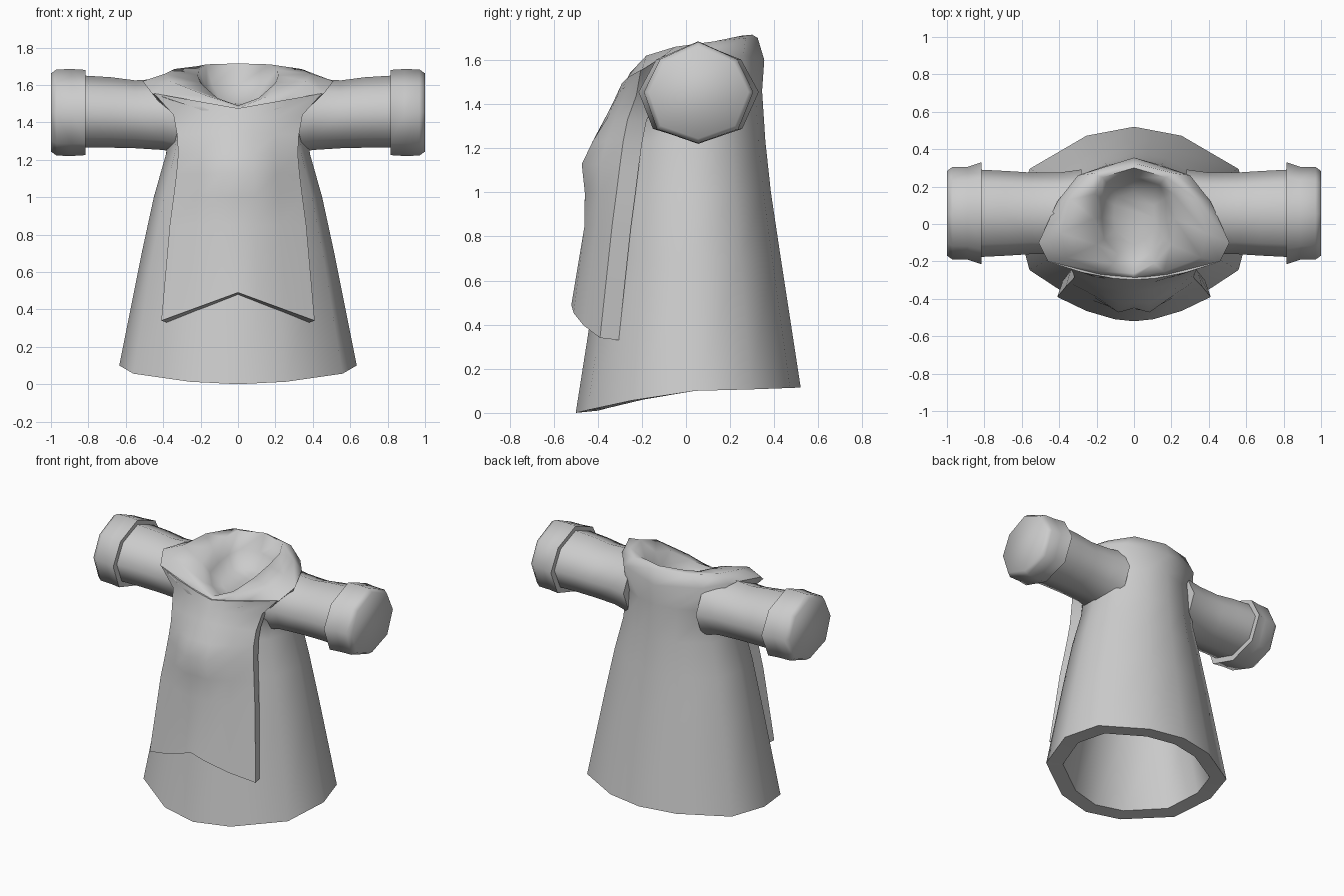
import bpy, math

cube = bpy.data.objects.get("Cube")
if cube:
    bpy.data.objects.remove(cube)

cloth = bpy.data.materials.new("grey_cloth")
cloth.use_nodes = True
grey = (0.6, 0.6, 0.6, 1)
cloth.diffuse_color = grey
cloth.node_tree.nodes["Principled BSDF"].inputs["Base Color"].default_value = grey


def make(name, verts, faces, angle=65):
    me = bpy.data.meshes.new(name)
    me.from_pydata(verts, [], faces)
    me.materials.append(cloth)
    ob = bpy.data.objects.new(name, me)
    bpy.context.collection.objects.link(ob)
    bpy.ops.object.select_all(action='DESELECT')
    ob.select_set(True)
    bpy.context.view_layer.objects.active = ob
    bpy.ops.object.mode_set(mode='EDIT')
    bpy.ops.mesh.select_all(action='SELECT')
    bpy.ops.mesh.normals_make_consistent(inside=False)
    bpy.ops.object.mode_set(mode='OBJECT')
    bpy.ops.object.shade_smooth_by_angle(angle=math.radians(angle))


def loft(name, rings):
    """Bridge closed rings in order and cap both ends with strips of quads."""
    n = len(rings[0])
    verts = [p for r in rings for p in r]
    faces = [(k * n + i, k * n + (i + 1) % n, (k + 1) * n + (i + 1) % n, (k + 1) * n + i)
             for k in range(len(rings) - 1) for i in range(n)]
    for start in (0, len(verts) - n):
        faces += [(start + i, start + i + 1, start + n - 2 - i, start + n - 1 - i)
                  for i in range(n // 2 - 1)]
    make(name, verts, faces)


def mirrored(half):
    """Close a front-to-back half ring across x = 0."""
    return half + [(-x, y, z) for x, y, z in half[-2:0:-1]]


def robe_ring(w, front, back, z_front, z_side, z_back):
    mid = 0.04
    half = []
    for fx, fy in [(0, -1), (.4, -.9), (.88, -.53), (1, 0), (.88, .53), (.4, .9), (0, 1)]:
        y = mid + fy * ((back - mid) if fy > 0 else (mid - front))
        t = abs(fy) ** 1.3
        z = z_side + t * ((z_back if fy > 0 else z_front) - z_side)
        half.append((fx * w, y, z))
    return mirrored(half)


# Robe: hollow skirt, torso, shoulder yoke and sunken neckline
shoulder = mirrored([(0, -.30, 1.45), (.20, -.285, 1.47), (.46, -.20, 1.555), (.51, -.10, 1.62),
                     (.41, .12, 1.63), (.30, .26, 1.62), (0, .355, 1.60)])
yoke = mirrored([(0, -.285, 1.475), (.16, -.255, 1.54), (.36, -.18, 1.62), (.39, -.05, 1.66),
                 (.34, .13, 1.685), (.22, .27, 1.70), (0, .325, 1.70)])
collar = mirrored([(0, -.265, 1.49), (.11, -.21, 1.53), (.20, -.11, 1.61), (.215, .03, 1.65),
                   (.21, .16, 1.68), (.17, .25, 1.71), (0, .30, 1.715)])


def sunk(scale, floor, lift):
    return [(x * scale, .04 + (y - .04) * scale, floor + (z - 1.49) * lift) for x, y, z in collar]


loft("robe", [
    robe_ring(.30, -.16, .25, 1.2, 1.2, 1.2),
    robe_ring(.40, -.30, .36, .6, .6, .6),
    robe_ring(.52, -.40, .42, .01, .10, .115),
    robe_ring(.635, -.50, .52, 0, .10, .115),
    robe_ring(.515, -.39, .43, .7, .7, .7),
    robe_ring(.45, -.35, .385, 1.0, 1.0, 1.0),
    robe_ring(.385, -.31, .36, 1.23, 1.23, 1.23),
    robe_ring(.36, -.29, .345, 1.40, 1.43, 1.46),
    shoulder, yoke, collar, sunk(.8, 1.475, .55), sunk(.5, 1.46, .2)])

# Front panel: rows of half width, centre y, edge y, centre z, edge z, fold depth
rows = [(.41, -.52, -.39, .49, .34, 0), (.365, -.46, -.335, .85, .85, .01),
        (.345, -.45, -.315, 1.0, 1.0, .02), (.33, -.45, -.30, 1.13, 1.12, .035),
        (.32, -.42, -.285, 1.23, 1.23, .015), (.325, -.36, -.265, 1.35, 1.33, 0),
        (.345, -.325, -.225, 1.42, 1.44, 0), (.45, -.298, -.205, 1.475, 1.555, 0)]
panel = []
for w, yc, ye, zc, ze, fold in rows:
    fr = [-1, -.62, -.25, 0, .25, .62, 1]
    front = [(f * w, yc + (ye - yc) * abs(f) ** 1.8 - (fold if abs(f) == .25 else 0),
              zc + (ze - zc) * abs(f)) for f in fr]
    back = [(x * .93, y + .085, z - .01) for x, y, z in reversed(front)]
    panel.append(front + back)
loft("front_panel", panel)

# Sleeves with flared cuffs
outline = [(0, .23), (.195, .15), (.275, 0), (.20, -.17),
           (0, -.235), (-.205, -.17), (-.27, 0), (-.19, .15)]


def arm_ring(side, x, sy, sz, z=1.455):
    return [(side * x, .055 + a * sy, z + b * sz) for a, b in outline]


for side, label in ((1, "left"), (-1, "right")):
    loft(label + "_sleeve", [arm_ring(side, .28, .86, .92, 1.44), arm_ring(side, .40, .80, .82, 1.445),
                             arm_ring(side, .55, .80, .78, 1.445), arm_ring(side, .68, .83, .81, 1.455),
                             arm_ring(side, .84, .86, .83, 1.46)])
    loft(label + "_cuff", [arm_ring(side, .815, .80, .78), arm_ring(side, .815, 1, .98),
                           arm_ring(side, .89, .91, 1), arm_ring(side, .97, .91, .99),
                           arm_ring(side, 1, .83, .9)])
